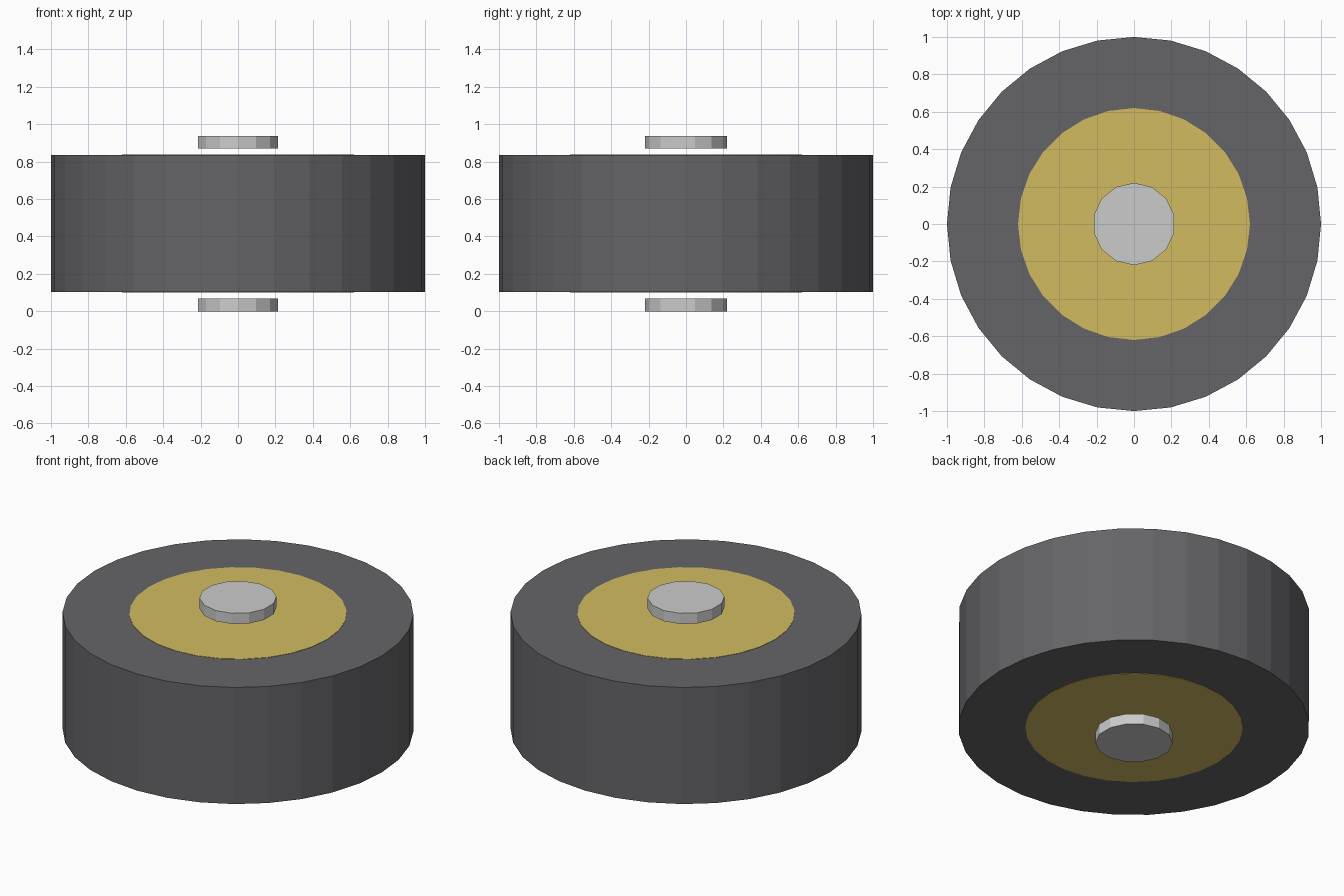
import bpy

if "Cube" in bpy.data.objects:
    bpy.data.objects.remove(bpy.data.objects["Cube"])

MID = 0.4685  # centre height of the whole wheel


def material(name, color):
    m = bpy.data.materials.new(name)
    m.diffuse_color = color
    m.use_nodes = True
    m.node_tree.nodes["Principled BSDF"].inputs["Base Color"].default_value = m.diffuse_color
    return m


def disc(name, radius, height, z, sides, mat=None):
    bpy.ops.mesh.primitive_cylinder_add(vertices=sides, radius=radius,
                                        depth=height, location=(0, 0, z))
    ob = bpy.context.object
    ob.name = name
    if mat:
        ob.data.materials.append(mat)
    return ob


dark = material("dark_rubber", (0.13, 0.13, 0.14, 1))
gold = material("gold", (0.64, 0.50, 0.12, 1))

# Main roller body
disc("roller", 1.0, 0.733, MID, 32, dark)

# Coloured hub, a hair proud of both roller faces
disc("hub", 0.62, 0.737, MID, 28, gold)

# Free-floating end caps above and below
for name, side in (("upper_cap", 1), ("lower_cap", -1)):
    disc(name, 0.22, 0.067, MID + side * 0.435, 14)
